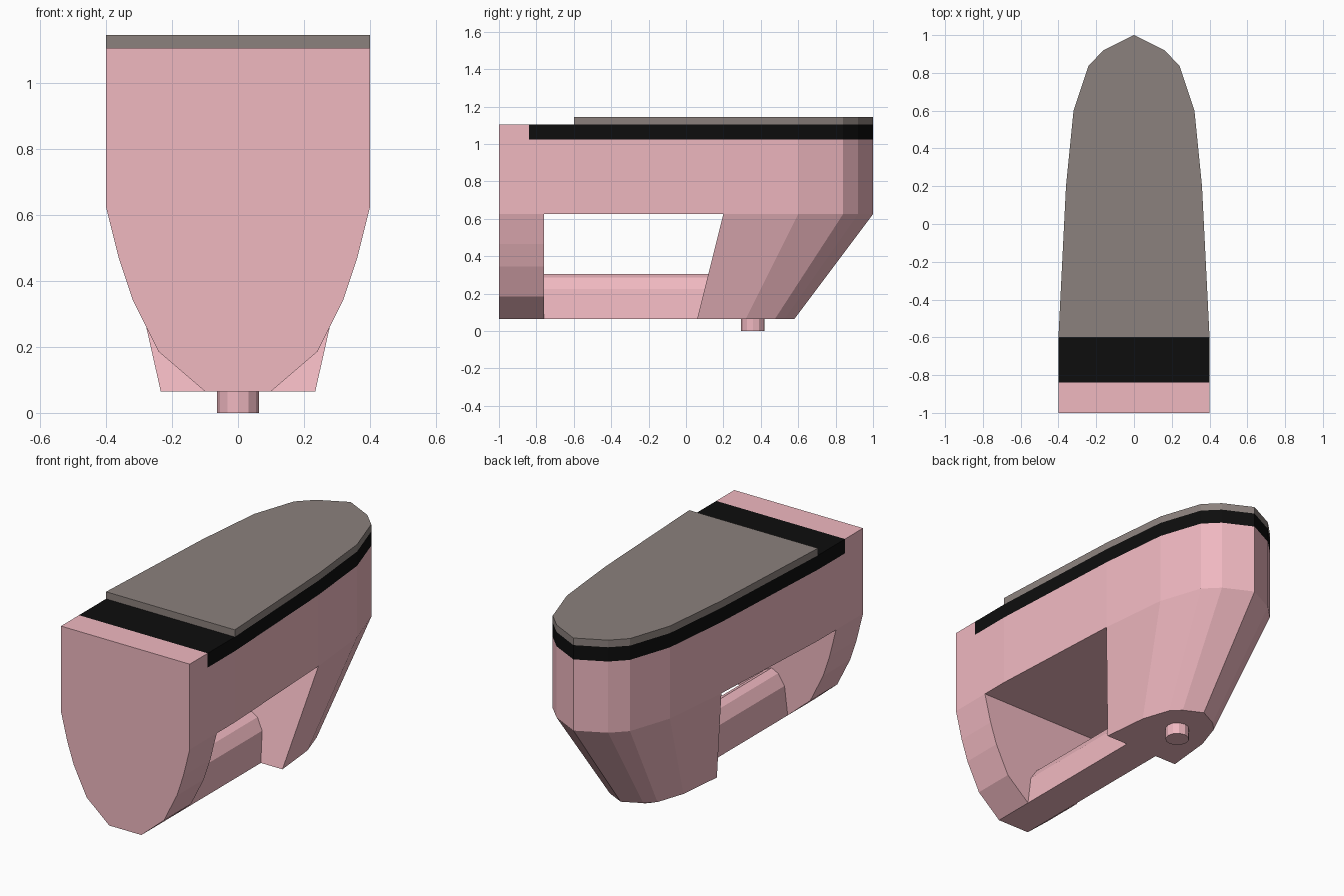
import bpy, bmesh

if "Cube" in bpy.data.objects:
    bpy.data.objects.remove(bpy.data.objects["Cube"])

# Right half of the plan outline, from the square front to the pointed back
HALF = [(0.40, -0.60), (0.36, 0.20), (0.32, 0.60), (0.24, 0.84), (0.16, 0.92), (0.0, 1.0)]


def material(name, rgb):
    m = bpy.data.materials.new(name)
    m.diffuse_color = (*rgb, 1)
    m.use_nodes = True
    m.node_tree.nodes["Principled BSDF"].inputs["Base Color"].default_value = m.diffuse_color
    return m


PINK = material("pink", (0.87, 0.48, 0.53))
BLACK = material("black", (0.004, 0.004, 0.004))
GREY = material("warm_grey", (0.26, 0.22, 0.205))


def mirrored(half):
    """Close a right-hand half profile by mirroring it across x = 0."""
    return half + [(-x, v) for x, v in reversed(half) if x > 0]


def loft(name, ring_a, ring_b, mat):
    """Solid between two rings of equal length, capped at both ends."""
    bm = bmesh.new()
    a = [bm.verts.new(p) for p in ring_a]
    b = [bm.verts.new(p) for p in ring_b]
    n = len(a)
    bm.faces.new(a)
    bm.faces.new(b)
    for i in range(n):
        j = (i + 1) % n
        bm.faces.new((a[i], a[j], b[j], b[i]))
    bmesh.ops.recalc_face_normals(bm, faces=bm.faces)
    me = bpy.data.meshes.new(name)
    bm.to_mesh(me)
    bm.free()
    me.materials.append(mat)
    ob = bpy.data.objects.new(name, me)
    bpy.context.collection.objects.link(ob)
    return ob


def slab(name, half, z0, z1, mat):
    plan = mirrored(half)
    return loft(name, [(x, y, z0) for x, y in plan], [(x, y, z1) for x, y in plan], mat)


# Stacked upper layers
slab("upper_body", [(0.40, -1.0)] + HALF, 0.625, 1.025, PINK)
slab("front_lip", [(0.40, -1.0), (0.40, -0.84)], 1.025, 1.105, PINK)
slab("black_band", [(0.40, -0.84)] + HALF, 1.025, 1.105, BLACK)
slab("top_plate", HALF, 1.105, 1.145, GREY)

# Curved lower front panel
panel = mirrored([(0.40, 0.625), (0.36, 0.465), (0.32, 0.345), (0.24, 0.185), (0.10, 0.065)])
loft("front_panel", [(x, -1.0, z) for x, z in panel], [(x, -0.76, z) for x, z in panel], PINK)

# Tapered rear block, shrunk to 65 percent at its base
block = mirrored(HALF[1:])
loft("rear_block",
     [(x * 0.65, 0.06 + (y - 0.2) * 0.65, 0.065) for x, y in block],
     [(x, y, 0.625) for x, y in block], PINK)

# Lower bar joining the panel to the sloping face of the block
bar = mirrored([(0.10, 0.065), (0.08, 0.225), (0.04, 0.285), (0.0, 0.305)])
loft("lower_bar", [(x, -0.76, z) for x, z in bar],
     [(x, 0.06 + (z - 0.065) * 0.25, z) for x, z in bar], PINK)

# Small peg underneath
bpy.ops.mesh.primitive_cylinder_add(vertices=12, radius=0.063, depth=0.065,
                                    location=(0, 0.358, 0.0325))
peg = bpy.context.object
peg.name = "peg"
peg.data.materials.append(PINK)
